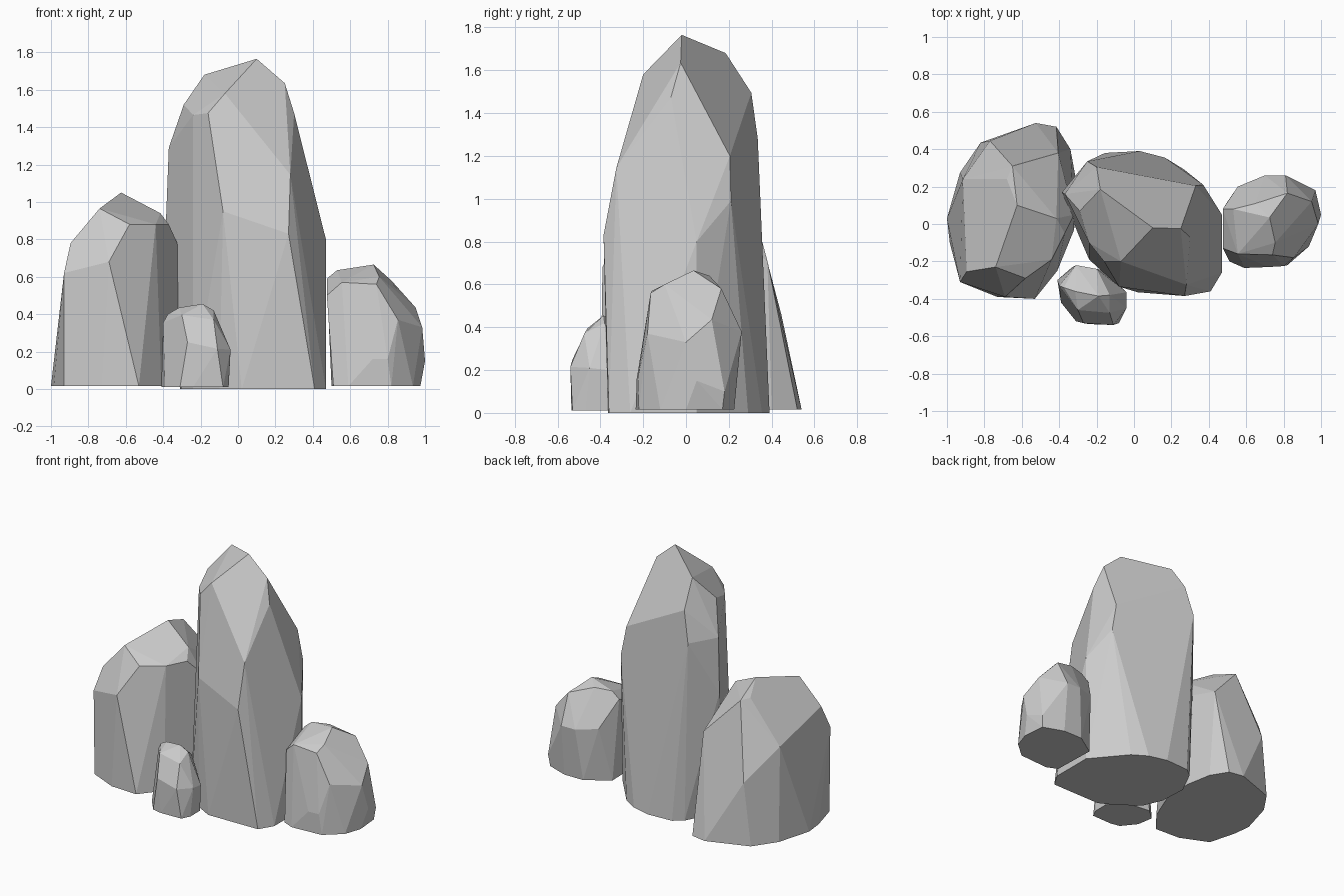
import bpy, bmesh
from math import radians


def rock(name, base_z, base, upper):
    """Faceted boulder: a flat footprint plus a few corner points, wrapped in a convex hull."""
    bm = bmesh.new()
    for x, y in base:
        bm.verts.new((x, y, base_z))
    for p in upper:
        bm.verts.new(p)
    res = bmesh.ops.convex_hull(bm, input=bm.verts[:])
    loose = [v for v in bm.verts if not v.link_faces]
    bmesh.ops.delete(bm, geom=loose, context='VERTS')
    # merge nearly coplanar triangles into broad chiselled facets
    bmesh.ops.dissolve_limit(bm, angle_limit=radians(6), verts=bm.verts[:], edges=bm.edges[:])
    bmesh.ops.recalc_face_normals(bm, faces=bm.faces[:])
    me = bpy.data.meshes.new(name)
    bm.to_mesh(me)
    bm.free()
    ob = bpy.data.objects.new(name, me)
    bpy.context.collection.objects.link(ob)
    return ob


# tall centre rock
rock("tall_rock", 0.0,
     [(.47, .05), (.47, -.26), (.41, -.36), (.02, -.365), (-.10, -.30), (-.24, -.19),
      (-.30, -.05), (-.31, .15), (-.22, .33), (-.155, .38), (.03, .39), (.165, .355), (.27, .29)],
     [(.10, -.02, 1.765), (-.18, .185, 1.68), (.25, -.025, 1.635), (.30, -.07, 1.475),
      (-.07, -.20, 1.58), (-.16, -.20, 1.475), (-.24, -.10, 1.465), (-.29, .07, 1.52),
      (-.20, .305, 1.495), (-.37, .16, 1.29), (-.25, .335, 1.28), (-.385, .17, .90),
      (.33, .205, 1.20), (.37, .21, .99), (.47, .05, .80), (.28, -.325, 1.145),
      (.27, -.385, .83), (-.08, -.335, .95)])

# broad left rock
rock("left_rock", .015,
     [(-1.0, .03), (-.985, -.10), (-.93, -.30), (-.73, -.39), (-.53, -.40), (-.41, -.25),
      (-.32, -.03), (-.305, .21), (-.34, .40), (-.415, .52), (-.525, .54), (-.82, .435), (-.93, .275)],
     [(-.625, .10, 1.05), (-.415, .03, .94), (-.37, -.05, .88), (-.44, -.19, .88),
      (-.58, -.29, .88), (-.74, -.23, .965), (-.895, -.255, .78), (-.93, -.31, .62),
      (-.69, -.39, .68), (-.915, .24, .68), (-.68, .24, .97), (-.65, .31, .97),
      (-.405, .38, .71), (-.77, .445, .46), (-.32, .05, .77)])

# low right rock
rock("right_rock", .015,
     [(.51, -.20), (.59, -.235), (.82, -.22), (.935, -.12), (.975, 0), (.96, .17),
      (.81, .225), (.66, .225), (.50, .12)],
     [(.725, .035, .665), (.53, .08, .635), (.65, .11, .64), (.475, .08, .59), (.555, -.16, .57),
      (.74, -.165, .56), (.755, -.10, .60), (.475, -.13, .50), (.985, 0, .33), (.855, -.18, .37),
      (.80, -.225, .16), (.72, -.23, .16), (.95, .12, .435), (.82, .165, .58), (.97, .18, .10),
      (1.0, .05, .15), (.81, .26, .38), (.70, .26, .38), (.555, .20, .40)])

# small front rock
rock("small_rock", .01,
     [(-.41, -.30), (-.39, -.42), (-.31, -.52), (-.24, -.535), (-.08, -.53), (-.05, -.47),
      (-.05, -.36), (-.15, -.25), (-.33, -.23)],
     [(-.19, -.385, .455), (-.315, -.36, .435), (-.375, -.34, .40), (-.30, -.46, .395),
      (-.13, -.475, .37), (-.13, -.38, .42), (-.27, -.53, .25), (-.11, -.54, .215),
      (-.40, -.33, .355), (-.04, -.45, .21), (-.04, -.365, .20), (-.31, -.22, .33), (-.20, -.24, .33)])
